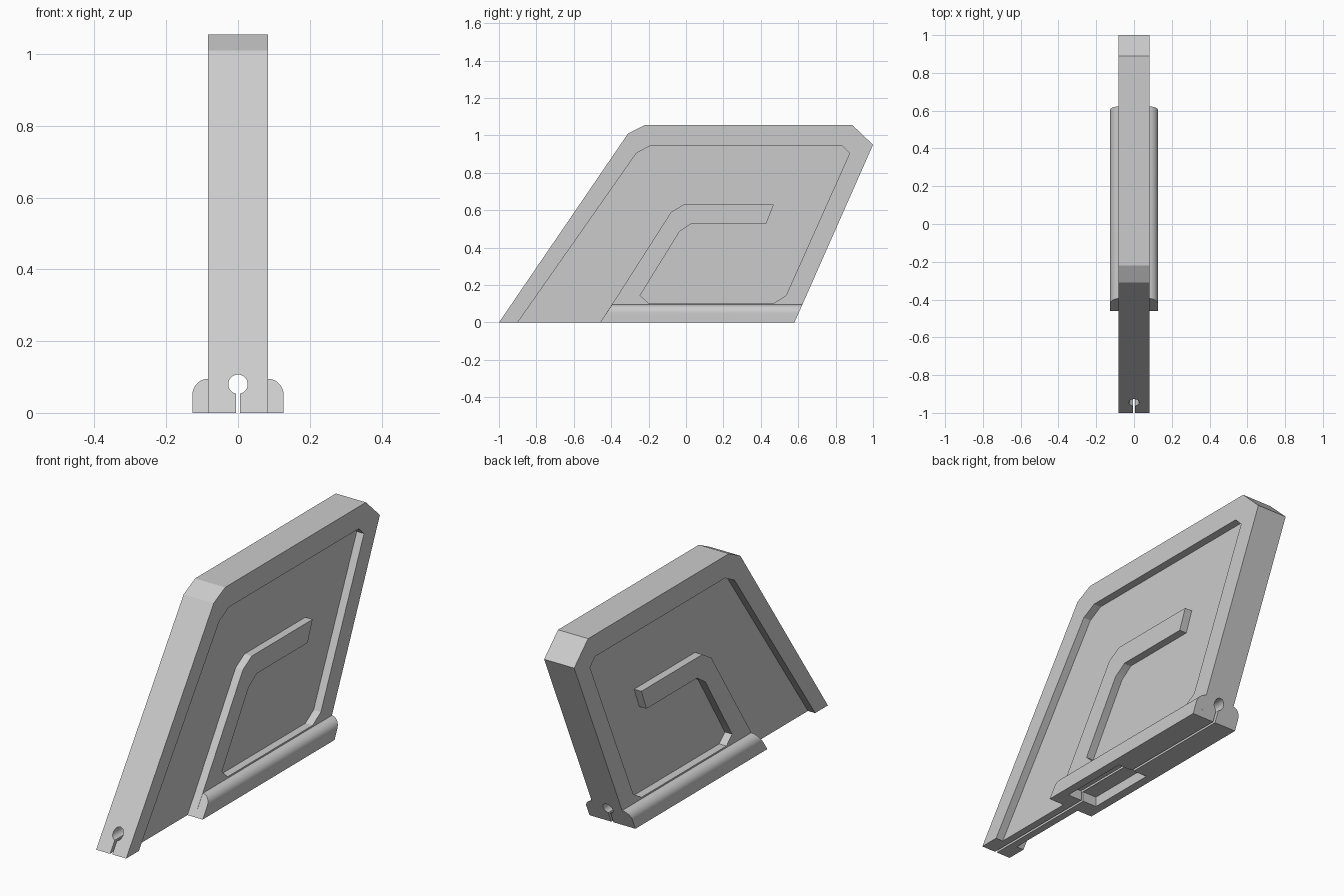
import bpy, bmesh, math
from mathutils import Vector

if "Cube" in bpy.data.objects:
    bpy.data.objects.remove(bpy.data.objects["Cube"])

HALF = 0.083      # half thickness of the rim
WEB = 0.043       # half thickness of the recessed web
FOOT = 0.127      # half width of the foot
FRONT, BACK = 0.683, 0.442   # lean of the front and back edges (dy/dz)

grey = bpy.data.materials.new("plain_grey")
grey.use_nodes = True
grey.diffuse_color = (0.6, 0.6, 0.6, 1)
grey.node_tree.nodes["Principled BSDF"].inputs["Base Color"].default_value = (0.6, 0.6, 0.6, 1)


def prism(name, start, end):
    """Solid joining two matching outlines."""
    bm = bmesh.new()
    a = [bm.verts.new(p) for p in start]
    b = [bm.verts.new(p) for p in end]
    bm.faces.new(a)
    bm.faces.new(b[::-1])
    for i in range(len(a)):
        j = (i + 1) % len(a)
        bm.faces.new((a[j], a[i], b[i], b[j]))
    bmesh.ops.recalc_face_normals(bm, faces=bm.faces)
    mesh = bpy.data.meshes.new(name)
    bm.to_mesh(mesh)
    bm.free()
    mesh.materials.append(grey)
    obj = bpy.data.objects.new(name, mesh)
    bpy.context.collection.objects.link(obj)
    return obj


def plate(name, outline, half):
    """Side outline (y, z) extruded across x."""
    return prism(name, [(-half, y, z) for y, z in outline], [(half, y, z) for y, z in outline])


def bar(name, section, y0, y1, lean0=0, lean1=0):
    """Front section (x, z) extruded along y, with leaning ends."""
    return prism(name, [(x, y0 + lean0 * z, z) for x, z in section],
                 [(x, y1 + lean1 * z, z) for x, z in section])


def combine(target, tool, operation):
    mod = target.modifiers.new(operation.lower(), "BOOLEAN")
    mod.operation, mod.solver, mod.object = operation, "EXACT", tool
    bpy.context.view_layer.objects.active = target
    bpy.ops.object.modifier_apply(modifier=mod.name)
    bpy.data.objects.remove(tool)


# Leaning outer outline, and the hooked inner outline of the raised rim
outer = [(-1, 0), (-0.31, 1.01), (-0.22, 1.055), (0.89, 1.055), (1, 0.95), (0.58, 0)]
hook = [(-0.46, 0), (-0.40, 0.09), (-0.08, 0.59), (-0.01, 0.632), (0.47, 0.632), (0.43, 0.53),
        (0.03, 0.53), (-0.035, 0.485), (-0.245, 0.145), (-0.2, 0.103), (0.47, 0.103),
        (0.535, 0.145), (0.875, 0.905), (0.835, 0.945), (-0.19, 0.945), (-0.265, 0.905), (-0.9, 0)]

body = plate("leaning_plate", outer, WEB)
combine(body, plate("raised_rim", outer + hook, HALF), "UNION")

# Foot with rounded shoulders
r = FOOT - HALF
arc = [(HALF + r * math.cos(t * math.pi / 20), 0.095 - r + r * math.sin(t * math.pi / 20))
       for t in range(11)]
side = [(FOOT, 0)] + arc
foot = side + [(-x, z) for x, z in reversed(side)]
combine(body, bar("foot", foot, -0.46, 0.58, FRONT, BACK), "UNION")

# Lengthwise keyhole: round bore with a narrow slot below it
gap, bore, centre = 0.006, 0.027, 0.08
a0 = math.asin(gap / bore)
keyhole = [(-gap, -0.05), (gap, -0.05)]
for i in range(33):
    a = -math.pi / 2 + a0 + (2 * math.pi - 2 * a0) * i / 32
    keyhole.append((bore * math.cos(a), centre + bore * math.sin(a)))
combine(body, bar("keyhole_cutter", keyhole, -1.2, 1.2), "DIFFERENCE")

# Shallow pocket under the foot
pocket = [(-HALF, -0.05), (HALF, -0.05), (HALF, 0.05), (-HALF, 0.05)]
combine(body, bar("pocket_cutter", pocket, -0.375, -0.01), "DIFFERENCE")

bpy.ops.object.select_all(action="DESELECT")
body.select_set(True)
bpy.context.view_layer.objects.active = body
bpy.ops.object.shade_smooth_by_angle(angle=math.radians(25))
